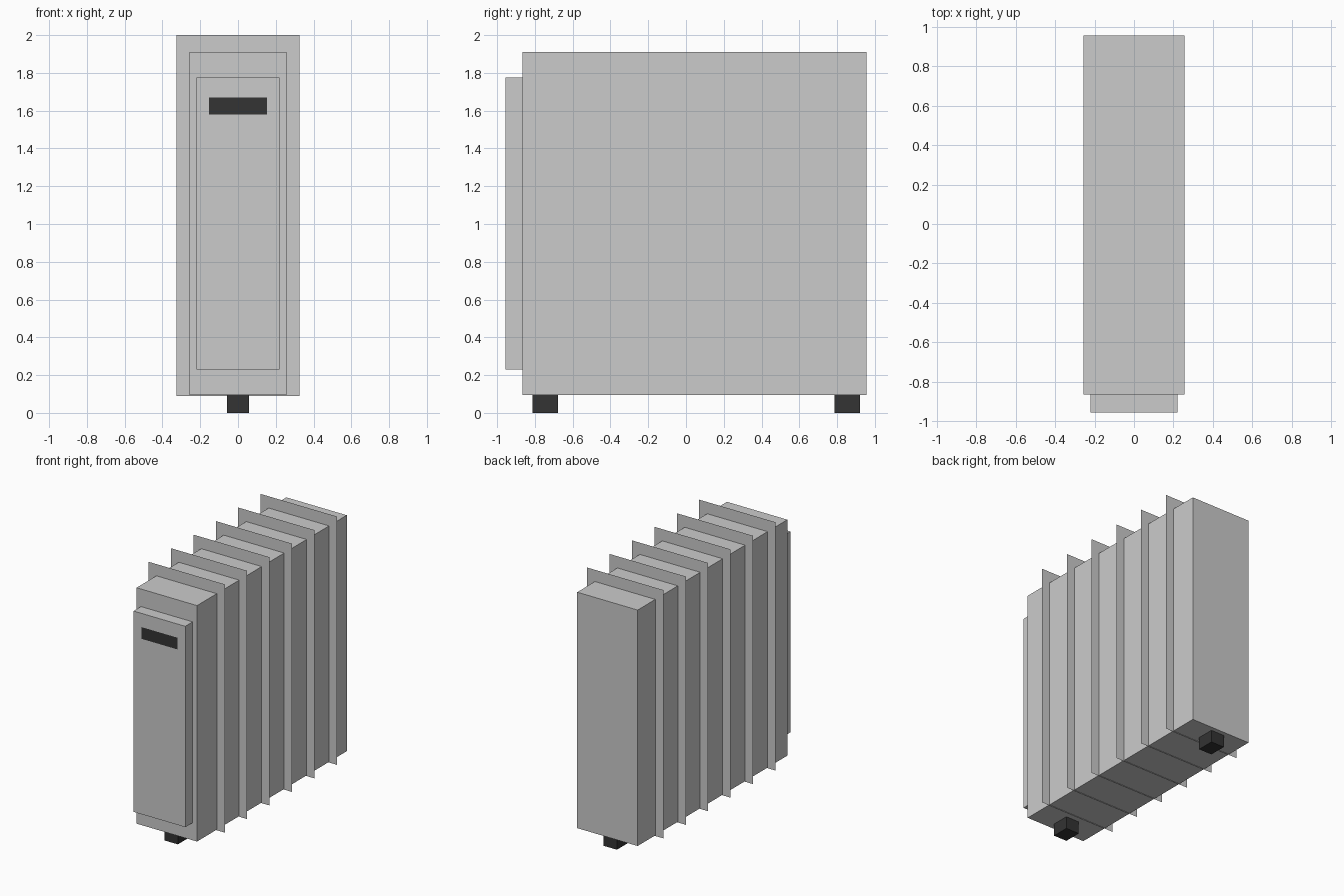
import bpy

if "Cube" in bpy.data.objects:
    bpy.data.objects.remove(bpy.data.objects["Cube"])

dark = bpy.data.materials.new("dark_plastic")
dark.diffuse_color = (0.033, 0.033, 0.033, 1)
dark.use_nodes = True
dark.node_tree.nodes["Principled BSDF"].inputs["Base Color"].default_value = dark.diffuse_color


def finish(name, size, mat):
    obj = bpy.context.object
    obj.name = name
    obj.scale = size
    bpy.ops.object.transform_apply(location=False, rotation=True, scale=True)
    if mat:
        obj.data.materials.append(mat)
    return obj


def box(name, lo, hi, mat=None):
    centre = [(a + b) / 2 for a, b in zip(lo, hi)]
    bpy.ops.mesh.primitive_cube_add(size=1, location=centre)
    return finish(name, [b - a for a, b in zip(lo, hi)], mat)


def sheet(name, x, y, z0, z1, mat=None):
    # upright flat sheet facing the front
    bpy.ops.mesh.primitive_plane_add(size=1, location=(0, y, (z0 + z1) / 2),
                                     rotation=(1.5707963, 0, 0))
    return finish(name, (2 * x, z1 - z0, 1), mat)


# Heater body and front control panel
box("body", (-0.257, -0.865, 0.095), (0.257, 0.955, 1.91))
box("control_panel", (-0.22, -0.955, 0.23), (0.22, -0.865, 1.775))

# Dark display on the panel
sheet("display", 0.153, -0.956, 1.58, 1.67, dark)

# Thin radiator fins
for i in range(6):
    sheet(f"fin_{i + 1}", 0.325, -0.625 + i * 0.273, 0.09, 2.0)

# Feet
for name, y in (("front_foot", -0.745), ("back_foot", 0.853)):
    box(name, (-0.057, y - 0.068, 0), (0.057, y + 0.068, 0.095), dark)
